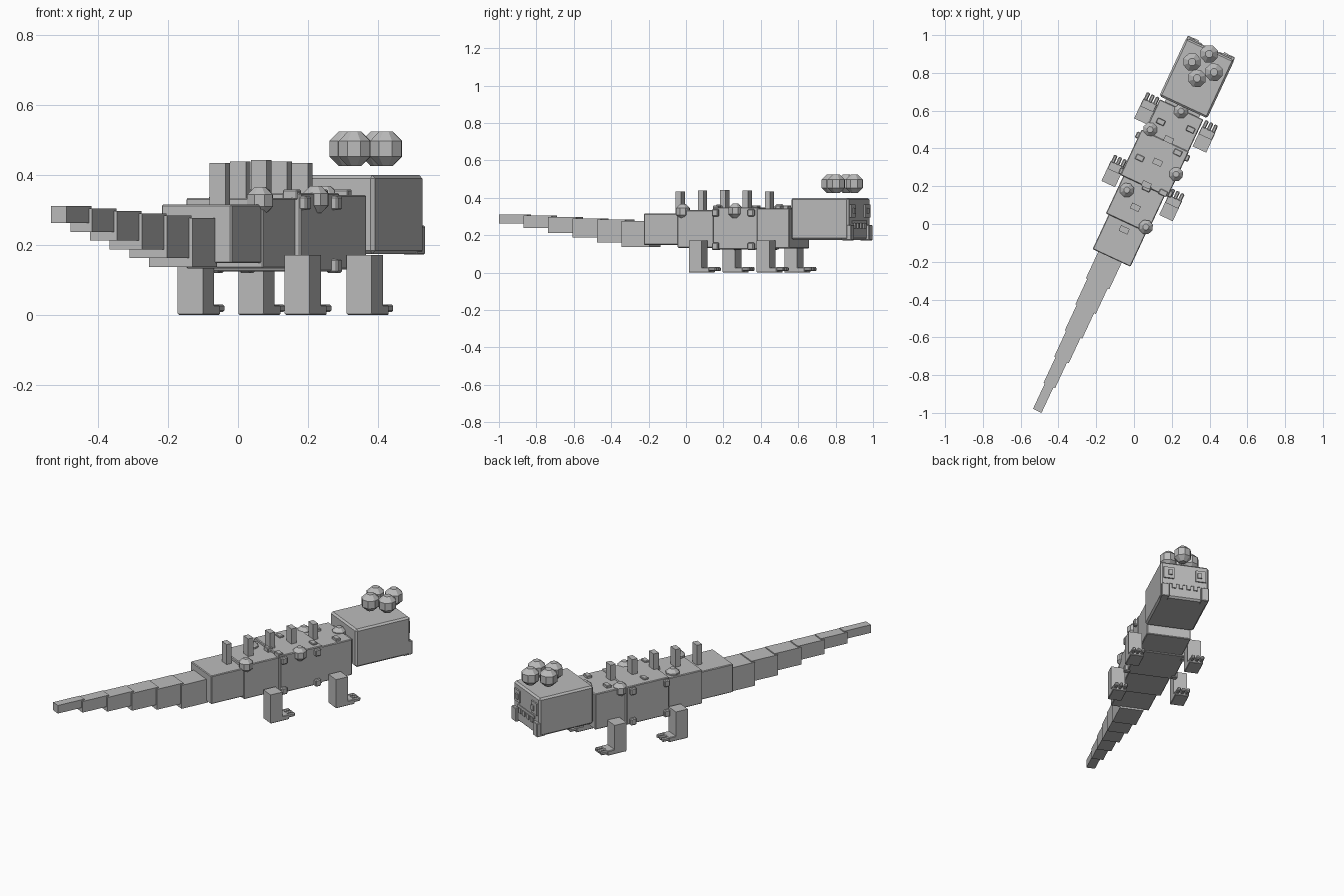
import bpy, bmesh, math
from mathutils import Matrix

cube = bpy.data.objects.get("Cube")
if cube:
    bpy.data.objects.remove(cube, do_unlink=True)

grey = bpy.data.materials.new("plain_grey")
grey.use_nodes = True
GREY = (0.5, 0.5, 0.5, 1)
grey.diffuse_color = GREY
grey.node_tree.nodes["Principled BSDF"].inputs["Base Color"].default_value = GREY

# The animal lies along its own y axis, turned as a whole about z
TURN = Matrix.Rotation(math.radians(-25), 4, "Z")
MID = -0.036


def finish(name, bm, bevel=0):
    mesh = bpy.data.meshes.new(name)
    bmesh.ops.recalc_face_normals(bm, faces=bm.faces)
    bm.to_mesh(mesh)
    bm.free()
    mesh.materials.append(grey)
    obj = bpy.data.objects.new(name, mesh)
    bpy.context.collection.objects.link(obj)
    obj.matrix_world = TURN
    if bevel:
        mod = obj.modifiers.new("edge", "BEVEL")
        mod.width = bevel
        mod.segments = 1
    return obj


def box(name, x, width, y0, y1, z0, z1, bevel=0):
    """Box centred across at x, running from y0 to y1 and z0 to z1."""
    bm = bmesh.new()
    bmesh.ops.create_cube(bm, size=1)
    bmesh.ops.scale(bm, vec=(width, y1 - y0, z1 - z0), verts=bm.verts)
    bmesh.ops.translate(bm, vec=(x, (y0 + y1) / 2, (z0 + z1) / 2), verts=bm.verts)
    return finish(name, bm, bevel)


def ball(name, x, y, z, r):
    """Faceted eight-sided ball with flat caps."""
    bm = bmesh.new()
    rings = []
    for h, w in ((-1, 0.42), (-0.45, 1), (0.45, 1), (1, 0.42)):
        rings.append([bm.verts.new((x + r * w * math.cos(k * math.tau / 8),
                                    y + r * w * math.sin(k * math.tau / 8),
                                    z + r * h)) for k in range(8)])
    for low, high in zip(rings, rings[1:]):
        for k in range(8):
            n = (k + 1) % 8
            bm.faces.new((low[k], low[n], high[n], high[k]))
    bm.faces.new(rings[0])
    bm.faces.new(rings[-1])
    return finish(name, bm)


# Tail: overlapping blocks that grow towards the body
for i in range(6):
    start = -1.113 + 0.149 * i
    box(f"tail_block_{i + 1}", -0.046 + 0.001 * i, 0.05 + 0.0174 * i,
        start, start + 0.166, 0.263 - 0.0252 * i, 0.311 - 0.0068 * i)

# Trunk blocks, rear to front
box("hip_block", -0.032, 0.221, -0.213, 0.05, 0.148, 0.316, 0.004)
box("rear_trunk", -0.037, 0.243, -0.012, 0.25, 0.133, 0.334, 0.004)
box("mid_trunk", -0.037, 0.276, 0.205, 0.47, 0.124, 0.349, 0.004)
box("front_trunk", -0.028, 0.255, 0.422, 0.656, 0.13, 0.343, 0.004)
box("neck", -0.026, 0.2, 0.64, 0.69, 0.19, 0.33)

# Head
box("head", -0.025, 0.28, 0.671, 1.01, 0.174, 0.4, 0.01)

# Face: eyes with pupils, nose, teeth and cheeks on both sides
for side, s in (("right_side", -1), ("left_side", 1)):
    x = -0.025 + s * 0.093
    box(f"eye_frame_{side}", x, 0.06, 1.0, 1.018, 0.295, 0.365)
    box(f"pupil_{side}", x - s * 0.008, 0.024, 1.01, 1.026, 0.315, 0.345)
    box(f"cheek_{side}", -0.025 + s * 0.115, 0.045, 0.97, 1.025, 0.173, 0.255, 0.003)
    for k in range(2):
        box(f"tooth_{side}_{k + 1}", -0.025 + s * (0.022 + 0.04 * k), 0.022,
            1.0, 1.018, 0.235, 0.265)
box("upper_lip", -0.025, 0.18, 1.0, 1.014, 0.262, 0.28)

# Cluster of balls over the head
for i, (x, y) in enumerate(((-0.084, 0.907), (-0.02, 0.984),
                            (0.044, 0.907), (-0.024, 0.84))):
    ball(f"crown_ball_{i + 1}", x, y, 0.475, 0.049)

# Legs with feet and toes
for name, x, y in (("rear_leg_a", 0.14, 0.10), ("front_leg_a", 0.147, 0.504),
                   ("rear_leg_b", -0.213, 0.134), ("front_leg_b", -0.196, 0.507)):
    box(name, x, 0.079, y, y + 0.075, 0.004, 0.172)
    box(name + "_foot", x, 0.079, y, y + 0.118, 0, 0.028, 0.003)
    for k in (-1, 0, 1):
        box(f"{name}_toe_{k + 2}", x + k * 0.027, 0.02, y + 0.11, y + 0.156,
            0.008, 0.03, 0.005)

# Row of spines along the back
for i in range(5):
    y = -0.05 + 0.133 * i
    box(f"spine_{i + 1}", -0.034 + 0.003 * i, 0.05, y - 0.016, y + 0.016,
        0.3, 0.443 - 0.004 * abs(i - 2))

# Round warts on the back
for i, (x, y, z) in enumerate(((0.064, 0.012, 0.327), (-0.11, 0.147, 0.325),
                               (0.09, 0.333, 0.33), (-0.134, 0.489, 0.328),
                               (-0.027, 0.647, 0.33))):
    ball(f"wart_{i + 1}", x, y, z, 0.039)

# Flat scales on the back and over the seams
for i, (x, y) in enumerate(((-0.10, 0.55), (0.06, 0.58), (-0.02, 0.2),
                            (0.07, 0.215), (-0.12, 0.33), (0.05, 0.44))):
    box(f"scale_{i + 1}", x, 0.045, y - 0.015, y + 0.015, 0.33, 0.358, 0.003)

# Small knobs along both flanks, top and bottom
for i, y in enumerate((0.225, 0.435)):
    for s in (-1, 1):
        for j, z in enumerate((0.14, 0.32)):
            box(f"flank_knob_{i}_{j}_{s + 1}", MID + s * 0.137, 0.036,
                y - 0.018, y + 0.018, z - 0.02, z + 0.02, 0.005)
